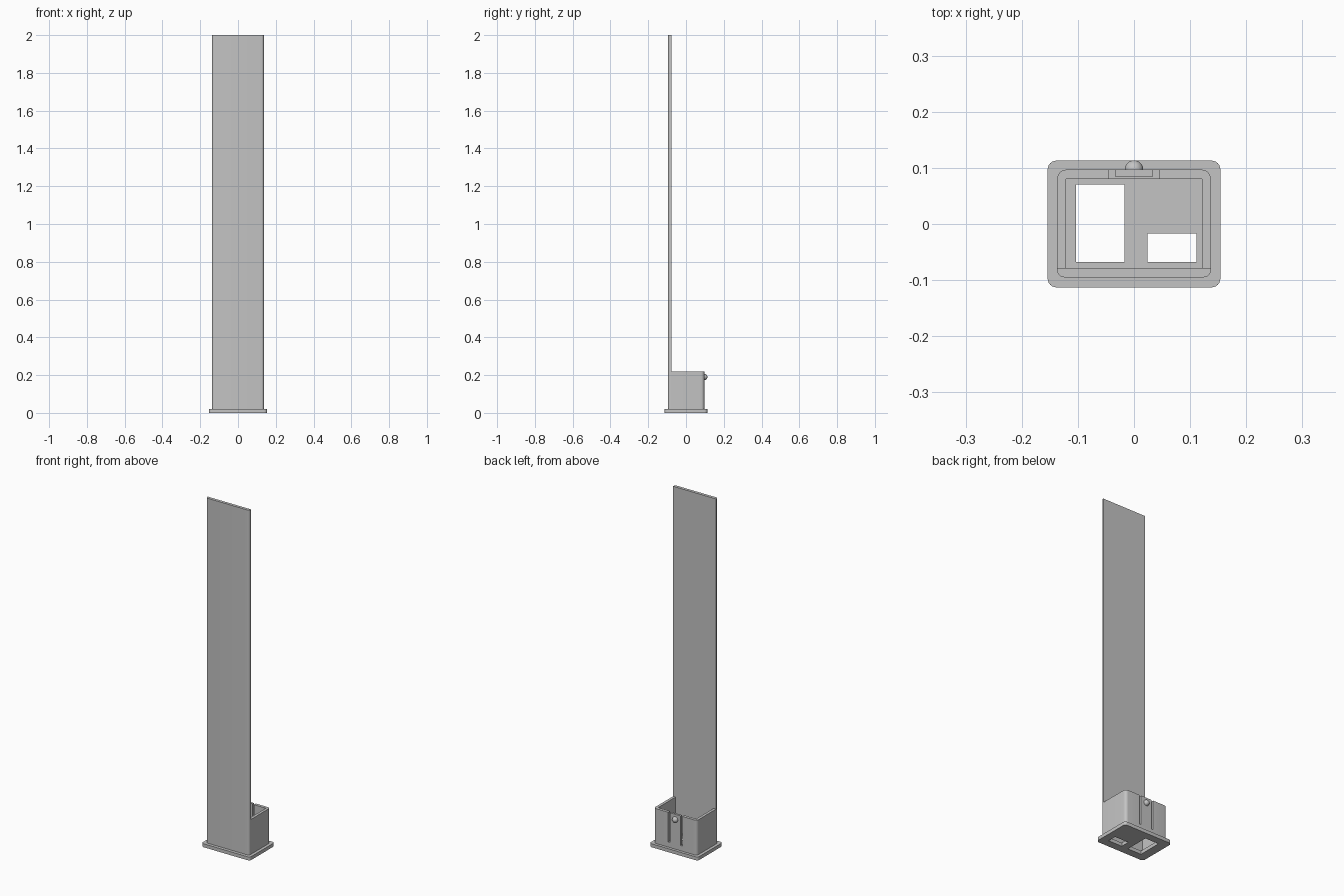
import bpy
import bmesh
import math
from mathutils import Matrix

if "Cube" in bpy.data.objects:
    bpy.data.objects.remove(bpy.data.objects["Cube"], do_unlink=True)

grey = bpy.data.materials.new("plain grey")
grey.use_nodes = True
colour = (0.55, 0.55, 0.55, 1)
grey.diffuse_color = colour
grey.node_tree.nodes["Principled BSDF"].inputs["Base Color"].default_value = colour


def add_object(name, bm):
    mesh = bpy.data.meshes.new(name)
    bm.to_mesh(mesh)
    bm.free()
    mesh.materials.append(grey)
    ob = bpy.data.objects.new(name, mesh)
    bpy.context.collection.objects.link(ob)
    return ob


def block(name, x, y, z, radius=0, rounded=lambda p: True):
    """Box from (min, max) ranges, with chosen upright edges rounded."""
    bm = bmesh.new()
    bmesh.ops.create_cube(bm, size=1)
    for v in bm.verts:
        v.co = [(a + b) / 2 + c * (b - a) for (a, b), c in zip((x, y, z), v.co)]
    if radius:
        edges = [e for e in bm.edges
                 if abs(e.verts[0].co.z - e.verts[1].co.z) > 0.001
                 and rounded(e.verts[0].co)]
        bmesh.ops.bevel(bm, geom=edges, offset=radius, segments=6,
                        profile=0.5, affect='EDGES')
    return add_object(name, bm)


def cut(target, x, y, z):
    """Subtract a box from the target and discard the cutter."""
    cutter = block("cutter", x, y, z)
    cutter.hide_render = True
    mod = target.modifiers.new("cut", 'BOOLEAN')
    mod.operation = 'DIFFERENCE'
    mod.solver = 'EXACT'
    mod.object = cutter
    deps = bpy.context.evaluated_depsgraph_get()
    result = bpy.data.meshes.new_from_object(target.evaluated_get(deps))
    target.modifiers.clear()
    target.data = result
    bpy.data.objects.remove(cutter, do_unlink=True)


FLOOR, RIM, TOP = 0.02, 0.22, 2.0
HALF, FRONT, SEAM, BACK = 0.137, -0.095, -0.078, 0.097

# Base flange with two rectangular openings
flange = block("base_flange", (-0.154, 0.154), (-0.113, 0.113), (0, FLOOR), 0.016)
cut(flange, (-0.103, -0.017), (-0.068, 0.070), (-0.1, 0.1))
cut(flange, (0.024, 0.111), (-0.068, -0.017), (-0.1, 0.1))

# Three-sided socket wall, open towards the tall panel
socket = block("socket_wall", (-HALF, HALF), (SEAM, BACK), (FLOOR, RIM),
               0.017, lambda p: p.y > 0)
cut(socket, (-0.121, 0.121), (-0.2, 0.080), (-0.1, 0.4))

# Spring tongue: a slot on each side, and a thinner inner face
SLOT_END = 0.05
for side in (-1, 1):
    cut(socket, sorted((side * 0.034, side * 0.045)), (0.06, 0.15), (SLOT_END, 0.4))
cut(socket, (-0.040, 0.040), (0.06, 0.085), (SLOT_END, 0.4))

# Tall front panel
panel = block("tall_panel", (-HALF, HALF), (FRONT, SEAM), (FLOOR, TOP),
              0.013, lambda p: p.y < -0.09)

# Round catch on the tongue: a half sphere facing the back
bm = bmesh.new()
bmesh.ops.create_uvsphere(bm, u_segments=32, v_segments=16, radius=0.0165)
bmesh.ops.bisect_plane(bm, geom=bm.verts[:] + bm.edges[:] + bm.faces[:],
                       plane_co=(0, 0, 0), plane_no=(0, 0, 1), clear_inner=True)
bm.transform(Matrix.Translation((0, BACK, 0.19)) @ Matrix.Rotation(-math.pi / 2, 4, 'X'))
catch = add_object("catch_bump", bm)

# Smooth rounded corners, keep edges sharp
bpy.ops.object.select_all(action='DESELECT')
for ob in (flange, socket, panel, catch):
    ob.select_set(True)
bpy.context.view_layer.objects.active = flange
bpy.ops.object.shade_smooth_by_angle(angle=math.radians(30))
